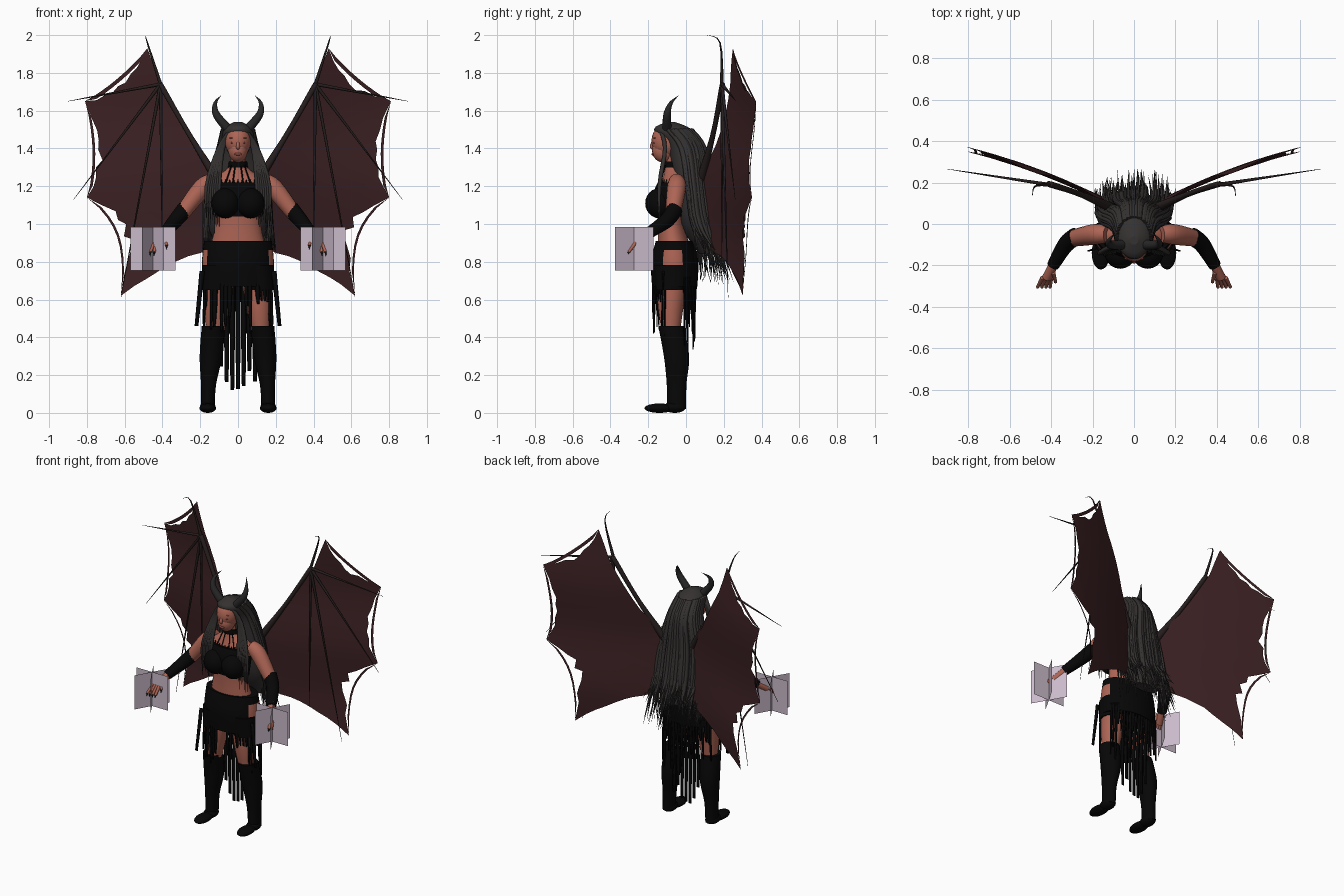
import bpy, bmesh, math, random
from mathutils import Vector, Matrix

random.seed(4)
if "Cube" in bpy.data.objects:
    bpy.data.objects.remove(bpy.data.objects["Cube"])


def material(name, *rgb):
    mat = bpy.data.materials.new(name)
    mat.use_nodes = True
    mat.diffuse_color = (*rgb, 1)
    shader = mat.node_tree.nodes["Principled BSDF"]
    shader.inputs["Base Color"].default_value = (*rgb, 1)
    return mat


SKIN = material("warm skin", .42, .13, .09)
LIPS = material("dark lips", .3, .08, .06)
HAIR = material("charcoal hair", .035, .031, .03)
CLOTH = material("black cloth", .002, .002, .002)
HORN = material("dark horn", .02, .02, .02)
BONE = material("wing bone", .02, .013, .013)
MEMBRANE = material("maroon membrane", .045, .015, .017)
LILAC = material("pale lilac", .6, .5, .6)


def finish(name, mesh_builder, *materials):
    bmesh.ops.recalc_face_normals(mesh_builder, faces=mesh_builder.faces[:])
    for face in mesh_builder.faces:
        face.smooth = len(face.verts) < 5
    mesh = bpy.data.meshes.new(name)
    mesh_builder.to_mesh(mesh)
    mesh_builder.free()
    for mat in materials:
        mesh.materials.append(mat)
    bpy.context.collection.objects.link(bpy.data.objects.new(name, mesh))


def smooth_path(points, steps):
    """Smooth curve through points; every coordinate and radius is eased."""
    path = []
    last = len(points) - 1
    for i in range(last):
        before, start, end, after = (points[max(0, min(last, j))] for j in range(i - 1, i + 3))
        for step in range(steps):
            t = step / steps
            path.append([b + t * ((c - a) + t * ((2*a - 5*b + 4*c - d) + t * (3*b - a - 3*c + d))) / 2
                         for a, b, c, d in zip(before, start, end, after)])
    return path + [list(points[-1])]


def add_loft(bm, points, sides=16, level=False, steps=4):
    """Closed tube through (x, y, z, rx[, ry]); level keeps the rings horizontal."""
    path = smooth_path(points, steps)
    rings = []
    for i, point in enumerate(path):
        across, along = Vector((1, 0, 0)), Vector((0, 1, 0))
        if not level:
            ahead, behind = path[min(i + 1, len(path) - 1)], path[max(i - 1, 0)]
            tangent = (Vector(ahead[:3]) - Vector(behind[:3])).normalized()
            across = tangent.cross(Vector((.3, 1, .1))).normalized()
            along = tangent.cross(across)
        across = across * max(point[3], .0005)
        along = along * max(point[-1], .0005)
        angles = [math.tau * j / sides for j in range(sides)]
        rings.append([bm.verts.new(Vector(point[:3]) + across * math.cos(a) + along * math.sin(a))
                      for a in angles])
    for lower, upper in zip(rings, rings[1:]):
        for j in range(sides):
            bm.faces.new((lower[j], lower[j - 1], upper[j - 1], upper[j]))
    bm.faces.new(rings[0])
    bm.faces.new(rings[-1][::-1])


def loft(name, points, mat, **options):
    bm = bmesh.new()
    add_loft(bm, points, **options)
    finish(name, bm, mat)


def ball(name, centre, size, mat):
    bm = bmesh.new()
    placing = Matrix.Translation(centre) @ Matrix.Diagonal((*size, 1))
    bmesh.ops.create_uvsphere(bm, u_segments=20, v_segments=12, radius=1, matrix=placing)
    finish(name, bm, mat)


def column(*rows):
    """Rows of height, depth and two radii stacked on the centre line."""
    return [(0, y, z, rx, ry) for z, y, rx, ry in rows]


# Body, head and top
loft("torso", column((.8, -.05, .17, .1), (1, -.08, .12, .07), (1.15, -.08, .14, .08), (1.22, -.06, .15, .07),
                     (1.3, -.06, .05, .05), (1.36, -.07, .04, .04)), SKIN, level=True, sides=24)
ball("skull", (0, -.1, 1.44), (.07, .083, .09), SKIN)
ball("jaw", (0, -.12, 1.39), (.052, .06, .065), SKIN)
loft("nose", [(0, -.17, 1.45, .005), (0, -.182, 1.41, .01), (0, -.17, 1.4, .007)], SKIN, sides=10)
ball("lips", (0, -.175, 1.37), (.02, .008, .007), LIPS)
loft("collar", column((1.3, -.065, .053, .053), (1.33, -.065, .05, .05)), CLOTH, level=True)
loft("bandeau", column((1.04, -.08, .13, .08), (1.15, -.08, .145, .095), (1.22, -.07, .148, .08)),
     CLOTH, level=True, sides=24)
bm = bmesh.new()
for i in range(-5, 6):
    x = i * .022
    y = -.06 - .08 * math.cos(i / 5)
    add_loft(bm, [(x, y, 1.2, .01), (x, y, 1.235, .002)], sides=4)
for side in (1, -1):
    for x in (.03, .07):
        add_loft(bm, [(side * x / 2, -.11, 1.31, .004), (side * x, -.14, 1.2, .004)], sides=4)
finish("lace_and_neck_straps", bm, CLOTH)

# Skirt, open over the hips
bm = bmesh.new()
add_loft(bm, column((.67, -.06, .19, .12), (.8, -.06, .19, .125), (.91, -.06, .18, .1)),
         sides=36, level=True, steps=8)
for face in bm.faces:
    centre = face.calc_center_median()
    face.material_index = int(abs(centre.y + .075) < .05 and .79 < centre.z < .87)
finish("skirt", bm, CLOTH, SKIN)

# Torn strips around the skirt, with long ones between the legs
bm = bmesh.new()
for i in range(56):
    angle = math.tau * i / 56
    sideways, back = math.cos(angle), math.sin(angle)
    if abs(sideways) > .92 or (back < 0 and random.random() < .25):
        continue
    x, y = .19 * sideways, -.06 + .115 * back
    end = random.uniform(.38, .6) if back < 0 else random.uniform(.28, .6)
    width = random.uniform(.008, .013)
    drift = 1.02 if back < 0 else .85
    add_loft(bm, [(x, y, .72, width, .005), (x * 1.03, y * drift, (end + .7) / 2, width, .005),
                  (x * 1.06, y * drift, end, width / 2, .002)], sides=4, level=True)
for i in range(-3, 4):
    x = i * .03
    add_loft(bm, [(x, .03, .72, .014, .004), (x, 0, .45, .014, .004),
                  (x, 0, random.uniform(.12, .25), .01, .002)], sides=4, level=True)
finish("torn_skirt_strips", bm, CLOTH)

# Hair: one flowing mass, loose strands over it and locks in front
HAIR_ROWS = column((1.54, -.08, .02, .02), (1.5, -.07, .08, .1), (1.4, 0, .1, .1), (1.2, .03, .15, .09),
                   (1, .06, .16, .09), (.84, .11, .09, .04))
loft("hair_mass", HAIR_ROWS, HAIR, level=True, sides=32)
bm = bmesh.new()
for i in range(130):
    angle = math.radians(random.uniform(-15, 195))
    spread = random.uniform(0, .08)
    width = random.uniform(.006, .013)
    strand = []
    for row, (_, y, z, rx, ry) in enumerate(HAIR_ROWS[1:-1]):
        grow = 1 + spread * row / 2
        strand.append((rx * grow * math.cos(angle), y + ry * grow * math.sin(angle), z, width))
    x, y, z, _ = strand[-1]
    strand.append((x * random.uniform(.8, 1.15), y + random.uniform(0, .12), random.uniform(.68, .9), 0))
    add_loft(bm, strand, sides=5)
for side in (1, -1):
    for i in range(7):
        spread = i * .011
        add_loft(bm, [(side * .03, -.14, 1.51, .01), (side * (.08 + spread / 3), -.11, 1.4, .012),
                      (side * (.1 + spread), -.14, 1.2, .011),
                      (side * (.1 + spread), -.14, random.uniform(.93, 1.03), 0)], sides=5)
finish("hair_strands", bm, HAIR)

# Wing layout as (x, z): rim corners, the hub the rim sags towards, and the wrist
CORNERS = [Vector(c) for c in ((.48, 1.93), (.81, 1.65), (.8, 1.14), (.62, .62), (.08, .88))]
SHEET_SAGS = (.1, .15, .29, .1)
SLIVER_SAGS = (.03, .07, .17)
HUB = Vector((.3, 1.2))
WRIST = (.41, .19, 1.74, .01)


def rim(span, t, sag):
    edge = CORNERS[span].lerp(CORNERS[span + 1], t)
    return edge.lerp(HUB, sag * math.sin(math.pi * t) ** .7)


def wing_outlines():
    sheet = [Vector((.1, 1.26)), Vector((.23, 1.42)), Vector(WRIST[::2])]
    for span, sag in enumerate(SHEET_SAGS):
        sheet += [rim(span, i / 9, sag * random.uniform(.75, 1.2)) for i in range(9)]
    slivers = []
    for span, sag in enumerate(SLIVER_SAGS):
        outer = [rim(span, i / 8, sag) for i in range(9)]
        slivers.append(outer + [p.lerp(HUB, .03) for p in outer[-2:0:-1]])
    return [sheet + [CORNERS[-1]]] + slivers


for side, label in ((1, "left_"), (-1, "right_")):
    def flip(*points):
        return [(side * p[0], *p[1:]) for p in points]

    # Wing sheet and bones
    bm = bmesh.new()
    for outline in wing_outlines():
        bm.faces.new([bm.verts.new((x, 0, z)) for x, z in outline])
    bm.normal_update()
    bmesh.ops.triangulate(bm, faces=bm.faces[:])
    bmesh.ops.subdivide_edges(bm, edges=bm.edges[:], cuts=3, use_grid_fill=True)
    for vert in bm.verts:
        x, z = vert.co.xz
        vert.co = (side * x, .04 + .55 * x - .19 * x * x + .012 * math.sin(9 * z), z)
    finish(label + "wing_membrane", bm, MEMBRANE)
    bm = bmesh.new()
    add_loft(bm, flip((.07, .06, 1.17, .028), (.25, .14, 1.46, .014), (.4, .19, 1.72, .015), WRIST), sides=8)
    add_loft(bm, flip(WRIST, (.48, .18, 1.96, .004), (.49, .11, 2, 0)), sides=6)
    for x, z in ((.9, 1.65), (.87, 1.13), (.62, .61), (.4, .8)):
        add_loft(bm, flip(WRIST, (x, .13 + .15 * x, z, .001)), sides=6)
    finish(label + "wing_bones", bm, BONE)

    # Horn, eye, brow and bust
    loft(label + "horn", flip((.05, -.1, 1.5, .025), (.115, -.1, 1.58, .02), (.12, -.08, 1.64, .01),
                              (.09, -.04, 1.68, 0)), HORN, sides=12)
    ball(label + "eye", (side * .028, -.168, 1.43), (.013, .006, .004), LIPS)
    ball(label + "brow", (side * .03, -.165, 1.455), (.017, .008, .003), LIPS)
    ball(label + "bust_cup", (side * .066, -.14, 1.11), (.076, .076, .08), CLOTH)

    # Arm, glove and hand
    loft(label + "upper_arm", flip((.13, -.05, 1.23, .04), (.19, -.05, 1.19, .05), (.3, -.07, 1.05, .04)), SKIN)
    loft(label + "glove", flip((.28, -.06, 1.08, .044), (.33, -.1, 1.02, .04), (.39, -.2, .95, .03)), CLOTH)
    hand, nails = bmesh.new(), bmesh.new()
    add_loft(hand, flip((.385, -.19, .955, .022), (.42, -.26, .905, .024)))
    fingers = [(.4 + .014 * i, .405 + .02 * i, -.305, .85) for i in range(4)]
    for root, tip, y, z in fingers + [(.39, .378, -.28, .885)]:
        add_loft(hand, flip((root, y + .045, z + .06, .011), (tip, y, z, .008)), sides=8)
        add_loft(nails, flip((tip, y, z, .007), (tip, y - .004, z - .022, 0)), sides=6)
    finish(label + "hand", hand, SKIN)
    finish(label + "nails", nails, HORN)

    # Leg, garter, boot, foot and hip strip
    loft(label + "thigh", flip((.09, -.06, .8, .09, .09), (.11, -.08, .58, .07, .07),
                               (.12, -.08, .44, .05, .05)), SKIN, level=True)
    loft(label + "garter", flip((.11, -.08, .65, .08, .08), (.1, -.07, .78, .09, .1)), CLOTH, level=True)
    loft(label + "boot", flip((.13, -.08, .46, .062, .067), (.143, -.05, .3, .06, .067),
                              (.156, -.05, .15, .04, .052), (.16, -.05, .02, .036, .05)), CLOTH, level=True)
    ball(label + "heel", (side * .16, -.06, .03), (.042, .06, .03), CLOTH)
    ball(label + "toes", (side * .16, -.14, .025), (.044, .08, .025), CLOTH)
    loft(label + "hip_strip", flip((.19, -.12, .75, .014, .006), (.22, -.13, .46, .01, .003)),
         CLOTH, level=True, sides=4)

    # Three crossed upright panels around the hand
    bm = bmesh.new()
    for turn in range(3):
        dx, dy = (.118 * wave(math.pi * turn / 3) for wave in (math.cos, math.sin))
        bm.faces.new([bm.verts.new((side * .45 + end * dx, -.275 + end * dy, z))
                      for end, z in ((-1, .755), (1, .755), (1, .985), (-1, .985))])
    finish(label + "hand_panels", bm, LILAC)
